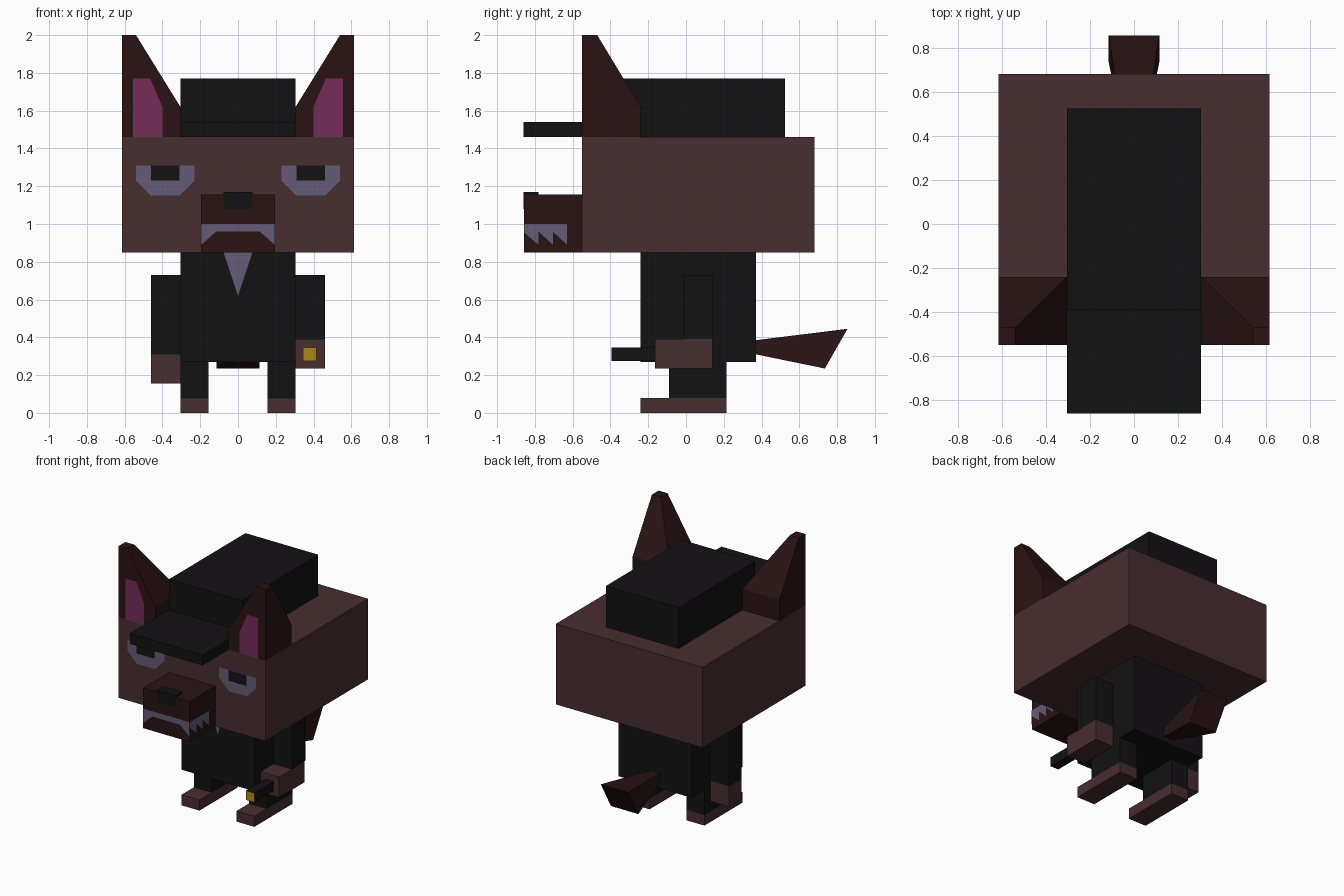
import bpy, bmesh
from mathutils import Vector

if "Cube" in bpy.data.objects:
    bpy.data.objects.remove(bpy.data.objects["Cube"])


def material(name, rgb):
    m = bpy.data.materials.new(name)
    m.diffuse_color = (*rgb, 1)
    m.use_nodes = True
    m.node_tree.nodes["Principled BSDF"].inputs["Base Color"].default_value = m.diffuse_color
    return m


FUR = material("fur", (0.064, 0.026, 0.029))
DARK = material("dark_fur", (0.023, 0.007, 0.007))
BLACK = material("black", (0.007, 0.006, 0.007))
PALE = material("pale_lilac", (0.13, 0.105, 0.18))
PINK = material("ear_pink", (0.18, 0.025, 0.1))
GOLD = material("gold", (0.45, 0.24, 0.008))


def finish(name, bm, mat):
    me = bpy.data.meshes.new(name)
    bm.to_mesh(me)
    bm.free()
    me.materials.append(mat)
    ob = bpy.data.objects.new(name, me)
    bpy.context.collection.objects.link(ob)
    return ob


def loft(name, rings, mat):
    """Closed solid through a list of equal-length point rings."""
    bm = bmesh.new()
    vs = [[bm.verts.new(p) for p in r] for r in rings]
    n = len(vs[0])
    for a, b in zip(vs, vs[1:]):
        for i in range(n):
            j = (i + 1) % n
            bm.faces.new((a[i], a[j], b[j], b[i]))
    bm.faces.new(vs[0])
    bm.faces.new(vs[-1])
    bmesh.ops.recalc_face_normals(bm, faces=bm.faces)
    return finish(name, bm, mat)


def rect(x0, x1, y0, y1, z):
    return [(x0, y0, z), (x1, y0, z), (x1, y1, z), (x0, y1, z)]


def box(name, x, y, z, mat):
    return loft(name, [rect(*x, *y, z[0]), rect(*x, *y, z[1])], mat)


def panel(name, pts, facing, mat):
    """Flat inlay polygon, turned to look along 'facing'."""
    bm = bmesh.new()
    f = bm.faces.new([bm.verts.new(p) for p in pts])
    f.normal_update()
    if f.normal.dot(Vector(facing)) < 0:
        f.normal_flip()
    return finish(name, bm, mat)


def front_panel(name, pts, y, mat):
    return panel(name, [(x, y - 0.003, z) for x, z in pts], (0, -1, 0), mat)


# Head, cap and body
box("head", (-0.615, 0.615), (-0.55, 0.68), (0.85, 1.46), FUR)
box("cap_crown", (-0.305, 0.305), (-0.39, 0.525), (1.46, 1.77), BLACK)
box("cap_brim", (-0.305, 0.305), (-0.86, -0.39), (1.46, 1.54), BLACK)
box("body", (-0.305, 0.305), (-0.24, 0.37), (0.27, 0.85), BLACK)
front_panel("shirt_front", [(-0.077, 0.85), (0.077, 0.85), (0, 0.62)], -0.24, PALE)

# Snout, nose and front teeth
box("snout", (-0.195, 0.195), (-0.857, -0.55), (0.85, 1.155), DARK)
box("nose", (-0.077, 0.077), (-0.86, -0.78), (1.08, 1.17), BLACK)
front_panel("front_teeth", [(-0.195, 1.0), (0.195, 1.0), (0.195, 0.89), (0.115, 0.96),
                            (-0.115, 0.96), (-0.195, 0.89)], -0.857, PALE)

# Tail widening towards a slanted end
loft("tail", [
    [(-0.04, 0.37, 0.31), (0.04, 0.37, 0.31), (0.04, 0.37, 0.385), (-0.04, 0.37, 0.385)],
    [(-0.115, 0.735, 0.235), (0.115, 0.735, 0.235), (0.115, 0.855, 0.445), (-0.115, 0.855, 0.445)],
], DARK)

EYE = [(0.23, 1.31), (0.54, 1.31), (0.54, 1.23), (0.46, 1.15), (0.31, 1.15), (0.23, 1.23)]
PUPIL = [(0.31, 1.23), (0.46, 1.23), (0.46, 1.31), (0.31, 1.31)]
INNER_EAR = [(0.40, 1.46), (0.555, 1.46), (0.555, 1.77), (0.465, 1.77), (0.40, 1.62)]
SIDE_TEETH = [(-0.857, 1.0), (-0.857, 0.955), (-0.78, 0.89), (-0.78, 0.96), (-0.705, 0.89),
              (-0.705, 0.96), (-0.63, 0.89), (-0.63, 1.0)]

for side, s in (("left", -1), ("right", 1)):
    def mir(pts):
        return [(s * x, z) for x, z in pts]

    def span(a, b):
        return tuple(sorted((s * a, s * b)))

    # Ear: straight base, then tapering to the outer front corner
    loft(side + "_ear", [rect(s * xi, s * 0.615, -0.55, yb, z) for xi, yb, z in
                         ((0.305, -0.24, 1.46), (0.305, -0.24, 1.62), (0.54, -0.47, 2.0))], DARK)
    front_panel(side + "_inner_ear", mir(INNER_EAR), -0.55, PINK)
    # Eye
    front_panel(side + "_eye", mir(EYE), -0.55, PALE)
    front_panel(side + "_pupil", mir(PUPIL), -0.553, BLACK)
    # Side teeth
    panel(side + "_side_teeth", [(s * 0.198, y, z) for y, z in SIDE_TEETH], (s, 0, 0), PALE)
    # Leg and foot
    box(side + "_leg", span(0.155, 0.305), (-0.09, 0.215), (0.08, 0.27), BLACK)
    box(side + "_foot", span(0.155, 0.305), (-0.24, 0.215), (0.0, 0.08), FUR)

# Left arm hangs down, right arm is bent forward holding a barrel
box("left_arm", (-0.46, -0.305), (-0.01, 0.14), (0.31, 0.73), BLACK)
box("left_hand", (-0.46, -0.305), (-0.01, 0.14), (0.155, 0.31), FUR)
box("right_arm", (0.305, 0.46), (-0.01, 0.14), (0.39, 0.73), BLACK)
box("right_hand", (0.305, 0.46), (-0.165, 0.14), (0.235, 0.39), FUR)
box("held_barrel", (0.345, 0.415), (-0.395, -0.165), (0.275, 0.345), BLACK)
front_panel("barrel_end", [(0.345, 0.275), (0.415, 0.275), (0.415, 0.345), (0.345, 0.345)],
            -0.395, GOLD)
